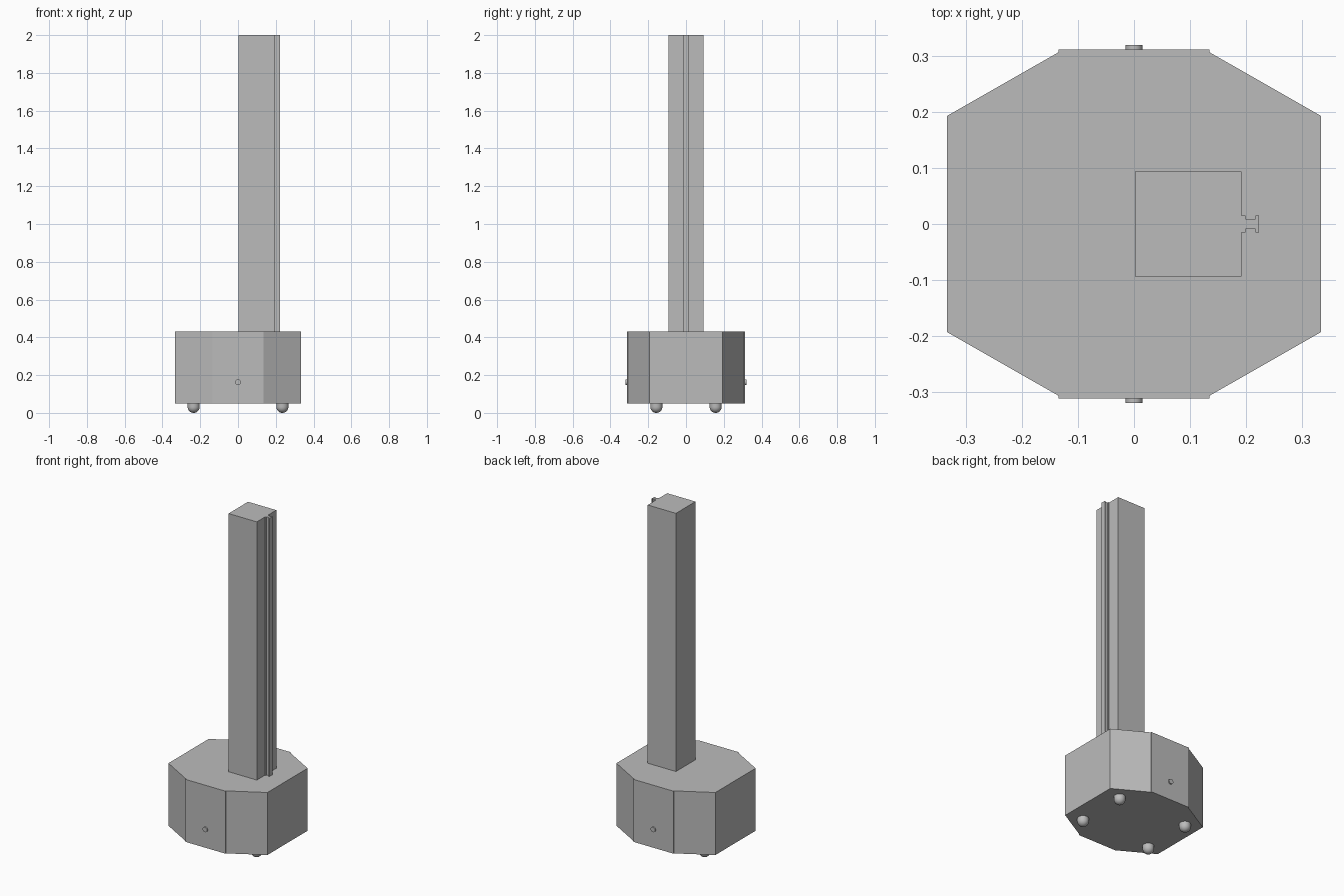
import bpy
import bmesh
from math import pi, cos, sin
from mathutils import Matrix

cube = bpy.data.objects.get("Cube")
if cube:
    bpy.data.objects.remove(cube, do_unlink=True)

grey = bpy.data.materials.new("plain grey")
grey.use_nodes = True
colour = (0.5, 0.5, 0.5, 1)
grey.diffuse_color = colour
grey.node_tree.nodes["Principled BSDF"].inputs["Base Color"].default_value = colour


def finish(name, bm):
    bmesh.ops.recalc_face_normals(bm, faces=bm.faces)
    mesh = bpy.data.meshes.new(name)
    bm.to_mesh(mesh)
    bm.free()
    mesh.materials.append(grey)
    obj = bpy.data.objects.new(name, mesh)
    bpy.context.collection.objects.link(obj)
    return obj


def smooth(obj):
    bpy.ops.object.select_all(action='DESELECT')
    obj.select_set(True)
    bpy.context.view_layer.objects.active = obj
    bpy.ops.object.shade_smooth_by_angle(angle=pi / 4)


def prism(name, outline, bottom, top):
    bm = bmesh.new()
    face = bm.faces.new([bm.verts.new((x, y, bottom)) for x, y in outline])
    side = bmesh.ops.extrude_face_region(bm, geom=[face])["geom"]
    verts = [v for v in side if isinstance(v, bmesh.types.BMVert)]
    bmesh.ops.translate(bm, verts=verts, vec=(0, 0, top - bottom))
    return finish(name, bm)


# Eight-sided base with slightly raised front and back panels
quarter = [(0.333, 0.193), (0.135, 0.306), (0.135, 0.3115)]
half = quarter + [(-x, y) for x, y in reversed(quarter)]
prism("base", half + [(-x, -y) for x, y in half], 0.05, 0.43)

# Square column with a T-shaped rail on its left side
rail = [(0.192, 0.0937), (0.192, 0.0156), (0.199, 0.0156), (0.199, 0.0085),
        (0.217, 0.0085), (0.217, 0.0156), (0.2225, 0.0156)]
upper = [(0.002, 0.0937)] + rail
prism("column_with_rail", upper + [(x, -y) for x, y in reversed(upper)], 0.43, 2.0)

# Round-ended feet
radius = 0.032
profile = [(radius * sin(a), radius - radius * cos(a))
           for a in (i * pi / 16 for i in range(9))] + [(radius, 0.052)]
for x, x_name in ((0.235, "left"), (-0.235, "right")):
    for y, y_name in ((-0.157, "front"), (0.157, "back")):
        bm = bmesh.new()
        verts = [bm.verts.new((x + r, y, z)) for r, z in profile]
        edges = [bm.edges.new(pair) for pair in zip(verts, verts[1:])]
        bmesh.ops.spin(bm, geom=verts + edges, cent=(x, y, 0), axis=(0, 0, 1),
                       angle=2 * pi, steps=32)
        bmesh.ops.remove_doubles(bm, verts=bm.verts, dist=0.0001)
        smooth(finish(f"{y_name}_{x_name}_foot", bm))

# Small round pins on the front and back panels
for y, name in ((-0.3145, "front_pin"), (0.3145, "back_pin")):
    bm = bmesh.new()
    place = Matrix.Translation((0, y, 0.163)) @ Matrix.Rotation(pi / 2, 4, 'X')
    bmesh.ops.create_cone(bm, cap_ends=True, segments=32, radius1=0.015,
                          radius2=0.015, depth=0.01, matrix=place)
    smooth(finish(name, bm))
